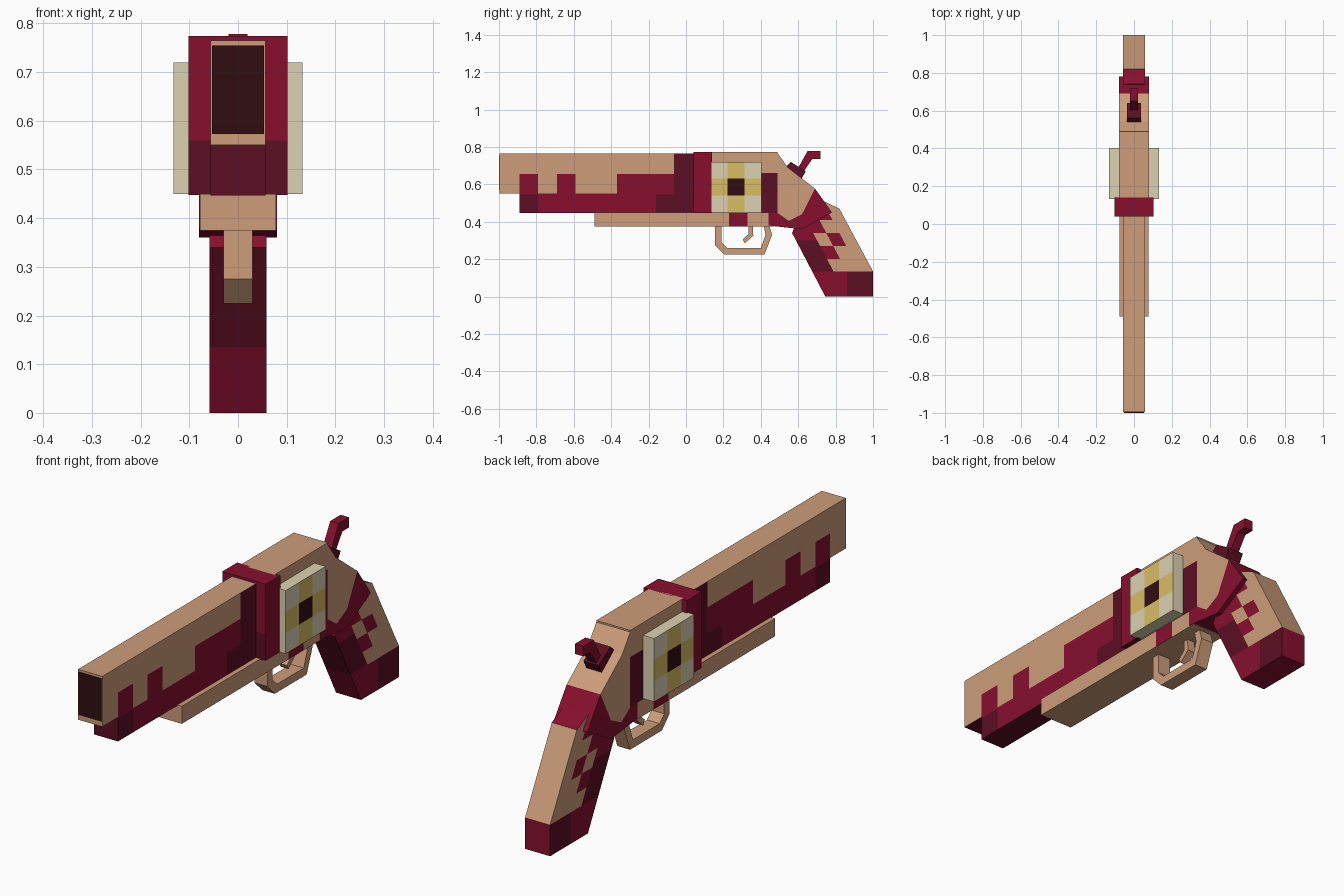
import bpy
import bmesh
from mathutils import Vector

if "Cube" in bpy.data.objects:
    bpy.data.objects.remove(bpy.data.objects["Cube"])


def linear(c):
    c /= 255
    return c / 12.92 if c <= 0.04045 else ((c + 0.055) / 1.055) ** 2.4


def material(name, *rgb):
    m = bpy.data.materials.new(name)
    m.use_nodes = True
    color = [linear(c) for c in rgb] + [1]
    m.diffuse_color = color
    m.node_tree.nodes["Principled BSDF"].inputs["Base Color"].default_value = color
    return m


TAN, RED, DARK, BLACK, CREAM, GOLD = range(6)
MATS = [material("tan", 205, 157, 122), material("crimson", 135, 15, 47),
        material("dark crimson", 92, 14, 35), material("near black", 48, 13, 17),
        material("cream", 220, 210, 178), material("gold", 217, 188, 100)]


def prism(name, half, outline, paint=TAN, cuts=()):
    """Extrude a (y, z) outline across x, slice it, and paint it by a colour or rule."""
    bm = bmesh.new()
    face = bm.faces.new([bm.verts.new((-half, y, z)) for y, z in outline])
    out = bmesh.ops.extrude_face_region(bm, geom=[face])
    moved = [v for v in out["geom"] if isinstance(v, bmesh.types.BMVert)]
    bmesh.ops.translate(bm, verts=moved, vec=(half * 2, 0, 0))
    bmesh.ops.recalc_face_normals(bm, faces=bm.faces)
    # Concave side walls are split first so slices stay clean
    bmesh.ops.triangulate(bm, faces=[f for f in bm.faces if len(f.verts) > 4])
    for axis, values in cuts:
        for d in values:
            n = Vector(axis)
            bmesh.ops.bisect_plane(bm, geom=bm.verts[:] + bm.edges[:] + bm.faces[:],
                                   plane_co=n * d / n.length_squared, plane_no=n)
    for f in bm.faces:
        c = f.calc_center_median()
        f.material_index = paint(c.y, c.z, f.normal) if callable(paint) else paint
    mesh = bpy.data.meshes.new(name)
    bm.to_mesh(mesh)
    bm.free()
    for m in MATS:
        mesh.materials.append(m)
    obj = bpy.data.objects.new(name, mesh)
    bpy.context.collection.objects.link(obj)
    return obj


def box(name, half, y0, y1, z0, z1, paint=TAN, cuts=()):
    return prism(name, half, [(y0, z0), (y1, z0), (y1, z1), (y0, z1)], paint, cuts)


Y, Z = (0, 1, 0), (0, 0, 1)
SLANT = (0, 1, 0.53)


# Barrel with stepped lower half and notched side paint
def barrel_paint(y, z, n):
    if n.z > 0.5:
        return TAN
    if n.z < -0.5:
        return DARK
    if abs(n.y) > 0.5:
        return TAN if z > 0.55 else DARK
    if y > -0.065 or (z < 0.545 and (y < -0.79 or y > -0.16)):
        return DARK
    if z < 0.55:
        return RED
    tooth = -0.89 < y < -0.79 or -0.69 < y < -0.59 or y > -0.37
    return RED if tooth and z < 0.655 else TAN


prism("barrel", 0.057,
      [(-0.996, 0.55), (-0.89, 0.55), (-0.89, 0.447), (0.05, 0.447), (0.05, 0.765), (-0.996, 0.765)],
      barrel_paint,
      [(Y, (-0.89, -0.79, -0.69, -0.59, -0.37, -0.16, -0.065)), (Z, (0.545, 0.55, 0.655))])
box("muzzle_opening", 0.053, -1, -0.995, 0.573, 0.755, BLACK)

# Rail under the barrel
box("under_rail", 0.078, -0.49, 0.47, 0.375, 0.45,
    lambda y, z, n: RED if abs(n.x) > 0.5 and 0.23 < y < 0.33 else TAN, [(Y, (0.23, 0.33))])

# Collar and frame
box("collar", 0.102, 0.04, 0.14, 0.448, 0.774,
    lambda y, z, n: DARK if z < 0.56 and abs(n.x) < 0.5 else RED, [(Z, (0.56,))])
box("frame", 0.08, 0.13, 0.49, 0.447, 0.774,
    lambda y, z, n: DARK if abs(n.x) > 0.5 and y > 0.4 and z < 0.66 else TAN,
    [(Y, (0.4,)), (Z, (0.66,))])


# Square cylinder block with a cross painted on both cheeks
def cheek_paint(y, z, n):
    if abs(n.x) < 0.5:
        return CREAM
    mid_y, mid_z = 0.223 < y < 0.313, 0.54 < z < 0.63
    return BLACK if mid_y and mid_z else GOLD if mid_y or mid_z else CREAM


box("cylinder_block", 0.132, 0.133, 0.403, 0.45, 0.72, cheek_paint,
    [(Y, (0.223, 0.313)), (Z, (0.54, 0.63))])

# Sloped rear of the frame and the socket holding the grip
prism("frame_rear", 0.08,
      [(0.485, 0.774), (0.545, 0.69), (0.69, 0.577), (0.62, 0.44), (0.55, 0.405), (0.485, 0.45)])
prism("grip_socket", 0.08,
      [(0.69, 0.577), (0.745, 0.5), (0.78, 0.45), (0.62, 0.36), (0.44, 0.38), (0.44, 0.45),
       (0.485, 0.45), (0.55, 0.405), (0.62, 0.44)], RED)


# Grip with a chequered side and a coloured butt
def grip_paint(y, z, n):
    u = y + 0.53 * z
    if z < 0.134:
        return DARK if abs(n.x) > 0.5 and y > 0.86 else RED
    if n.y > 0.6:
        return TAN if z < 0.47 else RED
    if abs(n.x) < 0.5:
        return RED if n.z > 0 else DARK
    if u < 0.86:
        return DARK if z < 0.3 else RED
    if z > 0.41:
        return RED if u < 1.0 else TAN
    if u > 1.0 or z < 0.2:
        return TAN
    return RED if (int((z - 0.2) / 0.07) + (u > 0.93)) % 2 == 0 else TAN


prism("grip", 0.059,
      [(0.6, 0.42), (0.74, 0.508), (0.82, 0.47), (1, 0.134), (1, 0), (0.745, 0), (0.567, 0.34)],
      grip_paint,
      [(Z, (0.134, 0.2, 0.27, 0.3, 0.34, 0.41)), (SLANT, (0.86, 0.93, 1.0)), (Y, (0.86,))])

# Trigger and its guard
prism("trigger_guard", 0.03,
      [(0.155, 0.38), (0.155, 0.275), (0.205, 0.225), (0.42, 0.225), (0.46, 0.33), (0.445, 0.38),
       (0.415, 0.38), (0.425, 0.33), (0.4, 0.26), (0.22, 0.26), (0.19, 0.29), (0.19, 0.38)])
prism("trigger", 0.018,
      [(0.335, 0.38), (0.357, 0.38), (0.36, 0.325), (0.315, 0.285), (0.303, 0.305), (0.335, 0.335)])

# Hammer and its mount
prism("hammer_mount", 0.036,
      [(0.535, 0.695), (0.56, 0.72), (0.64, 0.67), (0.615, 0.625), (0.56, 0.64)], DARK)
prism("hammer", 0.02,
      [(0.59, 0.67), (0.65, 0.778), (0.72, 0.778), (0.72, 0.735), (0.675, 0.735), (0.62, 0.655)], RED)
